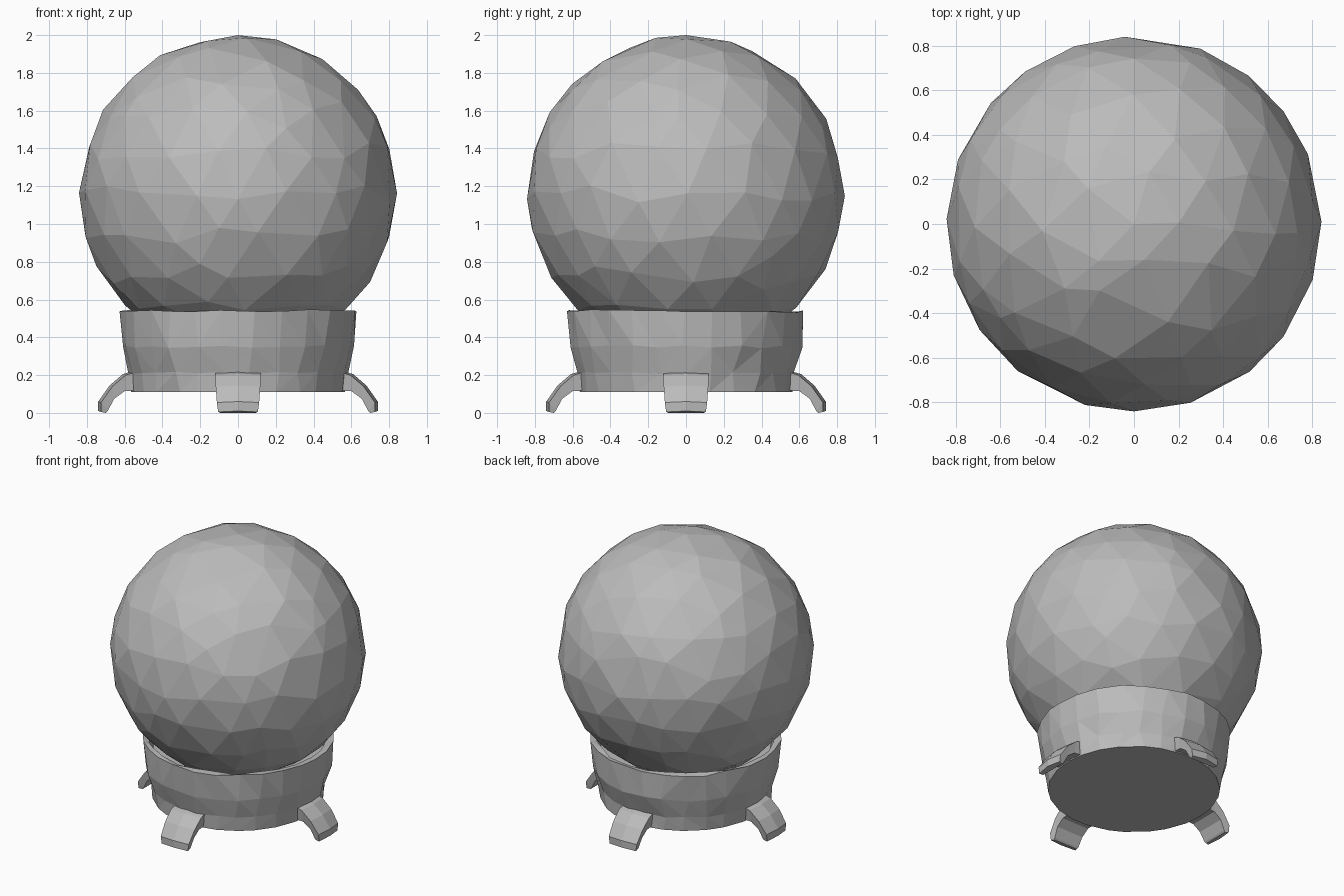
import bpy, bmesh, math, random
from mathutils import Vector, Matrix

if "Cube" in bpy.data.objects:
    bpy.data.objects.remove(bpy.data.objects["Cube"])

random.seed(4)
grey = bpy.data.materials.new("plain grey")
grey.diffuse_color = (0.5, 0.5, 0.5, 1)
grey.use_nodes = True
grey.node_tree.nodes["Principled BSDF"].inputs["Base Color"].default_value = grey.diffuse_color


def finish(name, bm):
    bmesh.ops.recalc_face_normals(bm, faces=bm.faces)
    mesh = bpy.data.meshes.new(name)
    bm.to_mesh(mesh)
    bm.free()
    mesh.materials.append(grey)
    obj = bpy.data.objects.new(name, mesh)
    bpy.context.collection.objects.link(obj)
    return obj


def jitter(amount):
    return Vector([random.uniform(-amount, amount) for _ in range(3)])


# Globe: faceted ball with irregular triangles, vertices kept on the sphere
bm = bmesh.new()
bmesh.ops.create_icosphere(bm, subdivisions=3, radius=0.84)
for v in bm.verts:
    if v.co.z < 0.839:
        v.co = (v.co + jitter(0.05)).normalized() * 0.842
bmesh.ops.translate(bm, verts=bm.verts, vec=(0, 0, 1.16))
finish("globe", bm)

# Base: lathed collar with a flat underside and a thin rim round the globe
profile = [(0.565, 0.11), (0.575, 0.21), (0.615, 0.35), (0.63, 0.54),
           (0.585, 0.535), (0.56, 0.46)]
sides = 26
bm = bmesh.new()
rings = []
for k, (r, z) in enumerate(profile):
    ring = []
    for i in range(sides):
        a = 2 * math.pi * (i + random.uniform(-0.15, 0.15)) / sides
        wobble = 0 if k == 0 else 0.008
        rr = r + random.uniform(-wobble, wobble)
        ring.append(bm.verts.new((rr * math.cos(a), rr * math.sin(a),
                                  z + random.uniform(-wobble, wobble))))
    rings.append(ring)
for lower, upper in zip(rings, rings[1:]):
    for i in range(sides):
        j = (i + 1) % sides
        bm.faces.new((lower[i], lower[j], upper[j], upper[i]))
bm.faces.new(rings[0])
bm.faces.new(rings[-1])
bmesh.ops.triangulate(bm, faces=[f for f in bm.faces if len(f.verts) == 4])
finish("base", bm)

# Feet: four curved stubby legs, swept as cross-sections (inner, outer, half width)
sections = [((0.52, 0.12), (0.54, 0.225), 0.12),
            ((0.60, 0.115), (0.61, 0.205), 0.12),
            ((0.655, 0.075), (0.68, 0.145), 0.118),
            ((0.69, 0.01), (0.74, 0.06), 0.112),
            ((0.70, 0.0), (0.74, 0.01), 0.105)]


def foot(name, angle):
    bm = bmesh.new()
    loops = []
    for (x0, z0), (x1, z1), w in sections:
        w2 = w * 0.9
        loops.append([bm.verts.new(p) for p in (
            (x0, -w2, z0), (x0, w2, z0), (x1 - 0.015, w, z1 - 0.005),
            (x1, 0, z1), (x1 - 0.015, -w, z1 - 0.005))])
    for a, b in zip(loops, loops[1:]):
        for i in range(5):
            j = (i + 1) % 5
            bm.faces.new((a[i], a[j], b[j], b[i]))
    bm.faces.new(loops[0])
    bm.faces.new(loops[-1])
    bmesh.ops.rotate(bm, verts=bm.verts, cent=(0, 0, 0),
                     matrix=Matrix.Rotation(angle, 3, 'Z'))
    for v in bm.verts:
        v.co.z = max(v.co.z, 0)
    finish(name, bm)


for n, name in enumerate(("right", "back", "left", "front")):
    foot(name + "_foot", n * math.pi / 2)
